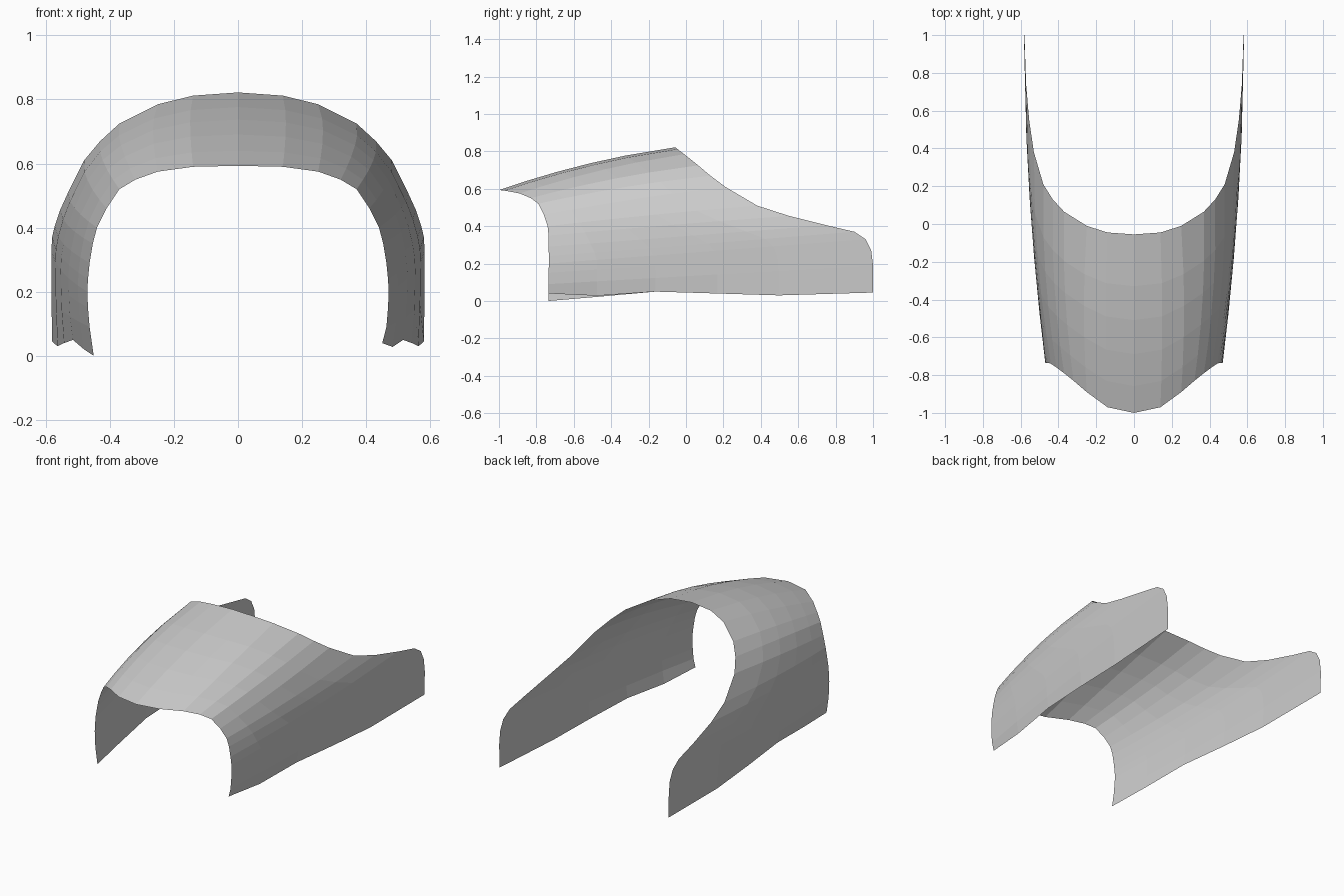
import bpy, bmesh
from mathutils import Vector

if "Cube" in bpy.data.objects:
    bpy.data.objects.remove(bpy.data.objects["Cube"])

# Half outline from the crown down to the foot: front rim point paired with back rim point
RIMS = [
    ((0.00, -1.00, .593), (0.00, -.055, .822)),
    ((0.14, -.97, .590), (0.14, -.045, .812)),
    ((0.25, -.89, .575), (0.25, -.01, .785)),
    ((0.32, -.83, .550), (0.37, .065, .725)),
    ((0.37, -.79, .520), (0.43, .13, .670)),
    ((0.41, -.76, .460), (0.48, .21, .610)),
    ((0.44, -.74, .400), (0.53, .38, .510)),
    ((.453, -.735, .350), (.555, .55, .455)),
    ((.463, -.735, .290), (.572, .75, .405)),
    ((.468, -.733, .240), (.580, .90, .370)),
    ((.470, -.733, .200), (.582, .96, .330)),
    ((.468, -.735, .150), (.582, .99, .270)),
    ((.463, -.735, .090), (.582, 1.0, .190)),
    ((.450, -.735, .000), (.580, 1.0, .045)),
]
STATIONS = [0, .15, .33, .52, .71, 1]
# Height of the foot edge at each station, slightly different per side
FOOT = {1: [.04, .028, .05, .04, .03, .045],
        -1: [0, .022, .05, .04, .03, .045]}


def rail(index, side):
    """Points of one lengthwise rail, bowed a little outward."""
    front, back = (Vector(p) for p in RIMS[index])
    mid = (front + back) / 2
    out = Vector((mid.x, 0, max(mid.z - .35, 0))).normalized()
    points = []
    for k, t in enumerate(STATIONS):
        p = front.lerp(back, t) + out * .025 * 4 * t * (1 - t)
        if index == len(RIMS) - 1:
            p.z = FOOT[side][k]
        points.append((p.x * side, p.y, p.z))
    return points


# Arched open shell skinned across all rails, left foot to right foot
last = len(RIMS) - 1
rails = [rail(i, -1) for i in range(last, 0, -1)] + [rail(i, 1) for i in range(last + 1)]
bm = bmesh.new()
grid = [[bm.verts.new(p) for p in r] for r in rails]
for a, b in zip(grid, grid[1:]):
    for k in range(len(STATIONS) - 1):
        bm.faces.new((a[k], b[k], b[k + 1], a[k + 1]))
bmesh.ops.recalc_face_normals(bm, faces=bm.faces)
crown = min(bm.faces, key=lambda f: abs(f.calc_center_median().x))
if crown.normal.z < 0:
    bmesh.ops.reverse_faces(bm, faces=bm.faces)
mesh = bpy.data.meshes.new("arched_shell")
bm.to_mesh(mesh)
bm.free()
shell = bpy.data.objects.new("arched_shell", mesh)
bpy.context.collection.objects.link(shell)
